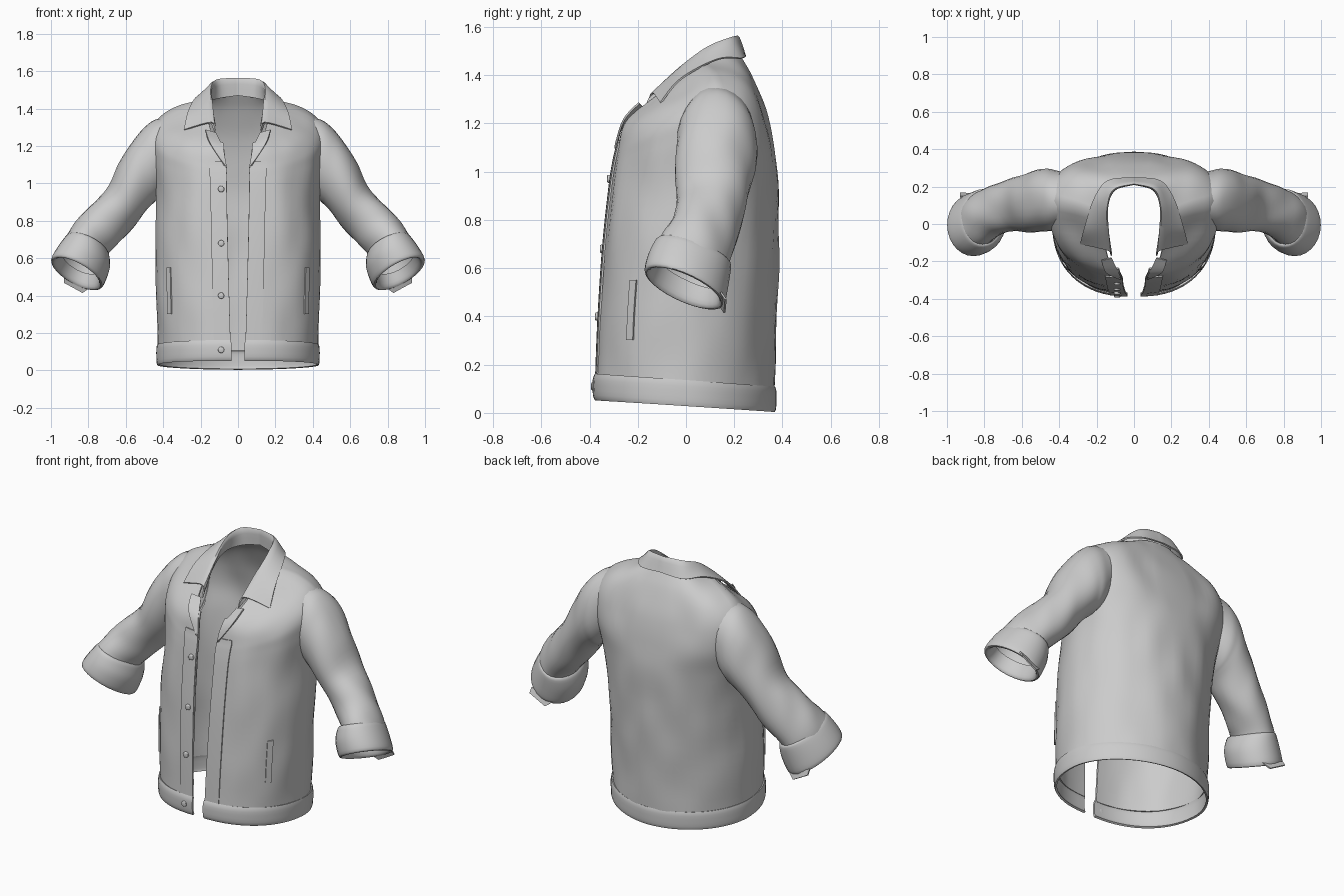
import bpy, bmesh, math
from mathutils import Vector, noise

if "Cube" in bpy.data.objects:
    bpy.data.objects.remove(bpy.data.objects["Cube"])


def spline(keys, n):
    """Catmull-Rom interpolation through tuples of any length."""
    out = []
    for i in range(len(keys) - 1):
        a, b, c, d = (keys[max(i - 1, 0)], keys[i], keys[i + 1],
                      keys[min(i + 2, len(keys) - 1)])
        for k in range(n):
            t = k / n
            out.append(tuple(
                0.5 * (2 * q + (r - p) * t + (2 * p - 5 * q + 4 * r - s) * t * t
                       + (3 * q - p - 3 * r + s) * t ** 3)
                for p, q, r, s in zip(a, b, c, d)))
    out.append(tuple(keys[-1]))
    return out


def loft(name, rows, closed=False, thick=0.008, wrinkle=0.0, hole=None):
    """Skin rows of points, then mirror to the other side and thicken."""
    bm = bmesh.new()
    grid = [[bm.verts.new(p) for p in row] for row in rows]
    for r0, r1 in zip(grid, grid[1:]):
        n = len(r0)
        for j in range(n if closed else n - 1):
            k = (j + 1) % n
            bm.faces.new((r0[j], r0[k], r1[k], r1[j]))
    if hole:
        gone = [f for f in bm.faces if hole(f.calc_center_median())]
        bmesh.ops.delete(bm, geom=gone, context='FACES')
    bmesh.ops.recalc_face_normals(bm, faces=bm.faces)
    bm.normal_update()
    for v in bm.verts:
        on_axis = abs(v.co.x) < 1e-5
        if wrinkle:
            c = v.co
            v.co = c + v.normal * wrinkle * noise.noise(Vector((c.x * 8, c.y * 8, c.z * 4)))
        if on_axis:
            v.co.x = 0
    mesh = bpy.data.meshes.new(name)
    bm.to_mesh(mesh)
    bm.free()
    ob = bpy.data.objects.new(name, mesh)
    bpy.context.collection.objects.link(ob)
    ob.modifiers.new("mirror", 'MIRROR')
    sol = ob.modifiers.new("thickness", 'SOLIDIFY')
    sol.thickness, sol.offset = thick, 0
    finish(ob)
    return ob


def finish(ob):
    bpy.ops.object.select_all(action='DESELECT')
    ob.select_set(True)
    bpy.context.view_layer.objects.active = ob
    for m in list(ob.modifiers):
        bpy.ops.object.modifier_apply(modifier=m.name)
    bpy.ops.object.shade_smooth_by_angle(angle=math.radians(45))


def half_ring(key, n=16):
    """Front edge -> side -> centre back of one torso level."""
    xf, yf, zf, w, ys, zs, yb, zb, eb = key
    pts = []
    for j in range(2 * n + 1):
        a = math.pi * j / (2 * n)
        front = j <= n
        e = 0.9 if front else eb
        s, c = abs(math.sin(a)) ** e, abs(math.cos(a)) ** e
        if j == 2 * n:
            s, c = 0, 1
        x0, y1, z1 = (xf, yf, zf) if front else (0, yb, zb)
        pts.append(Vector((x0 + (w - x0) * s, ys + (y1 - ys) * c, zs + (z1 - zs) * c)))
    return pts


# Body levels: front edge (x,y,z), side (x,y,z), back (y,z), back roundness
body_keys = [
    (.040, -.365, .15, .425, .00, .13, .362, .10, 1.04),
    (.047, -.355, .40, .430, .00, .40, .375, .40, 1.04),
    (.055, -.335, .70, .435, .03, .70, .380, .70, 1.02),
    (.060, -.308, .95, .440, .08, .97, .378, .95, .90),
    (.060, -.292, 1.05, .458, .12, 1.16, .362, 1.10, .74),
    (.065, -.280, 1.10, .458, .13, 1.29, .334, 1.22, .72),
    (.070, -.270, 1.15, .405, .12, 1.362, .303, 1.32, .74),
    (.075, -.258, 1.19, .290, .09, 1.415, .265, 1.41, .75),
    (.080, -.240, 1.22, .168, .04, 1.452, .220, 1.48, .75)]
body = [half_ring(k) for k in spline(body_keys, 6)]
loft("body", body, wrinkle=0.010,
     hole=lambda p: p.x > .36 and ((p.z - 1.14) / .15) ** 2 + ((p.y - .13) / .12) ** 2 < 1)

# Hem band
hem_keys = [
    (.035, -.372, .055, .426, .00, .030, .363, .006, 1.04),
    (.035, -.380, .075, .430, .00, .050, .368, .025, 1.04),
    (.035, -.381, .135, .431, .00, .110, .369, .085, 1.04),
    (.038, -.372, .160, .427, .00, .135, .364, .107, 1.04)]
loft("hem_band", [half_ring(k) for k in spline(hem_keys, 3)], thick=0.012)

# Button placket and pocket welt laid on the body surface
lift = Vector((0, -.008, 0))
loft("front_placket", [[p + lift for p in r[:3]] for r in body if r[0].z < 1.12])
welt = [r for r in body if .3 < r[0].z < .58]
loft("pocket_welt", [[p + Vector((.006, -.006, 0)) for p in r[9:11]] for r in welt])


def tube(keys, steps, n=28):
    """Rings from outer xz, inner xz, y centre, y half-width and back drop."""
    rows = []
    for ox, oz, ix, iz, yc, hy, drop in spline(keys, steps):
        c = Vector(((ox + ix) / 2, yc, (oz + iz) / 2))
        u = Vector(((ox - ix) / 2, 0, (oz - iz) / 2))
        v = Vector((0, hy, -drop))
        rows.append([c + u * math.cos(2 * math.pi * j / n) + v * math.sin(2 * math.pi * j / n)
                     for j in range(n)])
    return rows


# Sleeves, starting just inside the shoulder so that they blend into it
loft("sleeve", tube([
    (.375, 1.35, .39, .96, .13, .150, 0),
    (.46, 1.335, .44, .90, .13, .168, 0),
    (.54, 1.25, .465, .88, .125, .165, 0),
    (.625, 1.11, .50, .85, .115, .155, 0),
    (.71, .96, .555, .785, .10, .143, .01),
    (.82, .84, .625, .70, .085, .13, .03),
    (.90, .735, .70, .63, .045, .133, .05),
    (.93, .69, .72, .59, .025, .133, .06)], 5), closed=True, wrinkle=0.014)

# Turned-back cuffs
loft("cuff", tube([
    (.900, .705, .705, .630, .035, .142, .048),
    (.918, .708, .692, .610, .030, .153, .052),
    (.965, .645, .690, .545, .010, .163, .060),
    (.995, .59, .722, .465, -.005, .163, .065),
    (.978, .585, .738, .475, -.005, .148, .06),
    (.945, .63, .728, .545, .012, .135, .06)], 4), closed=True)

# Loose corner of each cuff
loft("cuff_corner", [
    [(.79, .13, .49), (.86, .15, .475), (.93, .145, .50)],
    [(.79, .14, .445), (.83, .16, .415), (.93, .165, .47)]])

# Collar: neck line, fold line and outer edge from centre back to the tip
collar_keys = [
    (0, .215, 1.47, 0, .215, 1.560, 0, .245, 1.48),
    (.10, .185, 1.455, .11, .185, 1.553, .14, .230, 1.47),
    (.155, .09, 1.435, .145, .09, 1.515, .215, .13, 1.465),
    (.155, -.03, 1.37, .145, -.02, 1.435, .265, -.02, 1.385),
    (.12, -.17, 1.265, .14, -.14, 1.325, .288, -.105, 1.285)]
loft("collar", [spline([k[0:3], k[3:6], k[6:9]], 5) for k in spline(collar_keys, 6)])

# Small folded lapel under the collar
lapel_keys = [
    (.062, -.288, 1.08, .075, -.295, 1.10),
    (.078, -.268, 1.18, .150, -.258, 1.215),
    (.120, -.180, 1.27, .175, -.195, 1.285)]
loft("lapel", [[k[:3], k[3:]] for k in spline(lapel_keys, 5)])

# Buttons on one front only
for z in (.11, .40, .68, .97):
    near = min((p for r in body for p in r[:8]),
               key=lambda p: abs(p.x - .09) + abs(p.z - max(z, .17)))
    y = -.383 if z < .15 else near.y - .014
    bpy.ops.mesh.primitive_cylinder_add(vertices=12, radius=.017, depth=.02,
                                        location=(-.09, y, z),
                                        rotation=(math.pi / 2, 0, 0))
    ob = bpy.context.object
    ob.name = "button"
    bevel = ob.modifiers.new("bevel", 'BEVEL')
    bevel.width, bevel.segments = .005, 2
    finish(ob)
